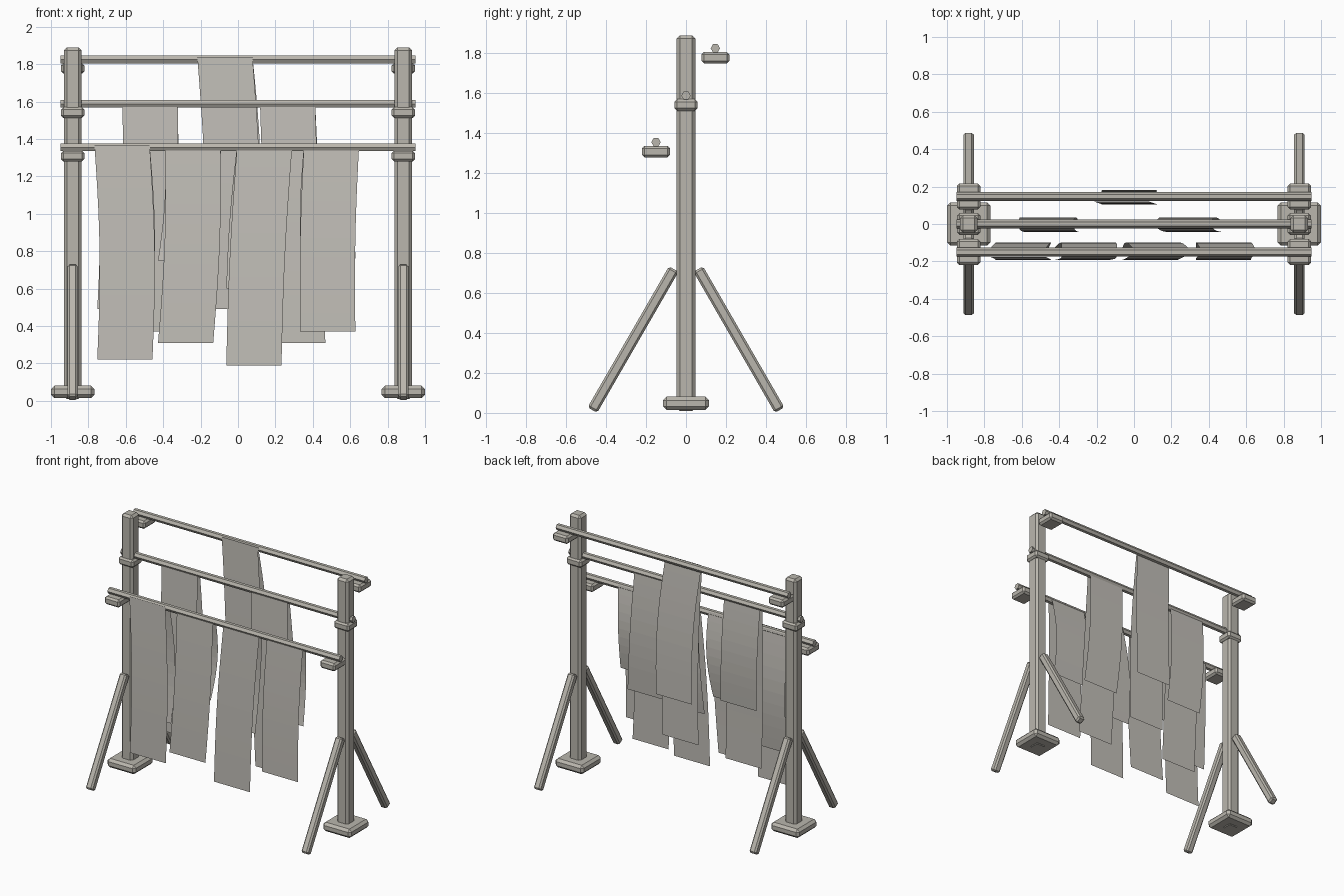
import bpy, bmesh, math
from mathutils import Matrix

if "Cube" in bpy.data.objects:
    bpy.data.objects.remove(bpy.data.objects["Cube"])

def material(name, rgb):
    m = bpy.data.materials.new(name)
    m.diffuse_color = (*rgb, 1)
    m.use_nodes = True
    m.node_tree.nodes["Principled BSDF"].inputs["Base Color"].default_value = m.diffuse_color
    return m

WOOD = material("grey wood", (0.49, 0.47, 0.42))
CLOTH = material("pale grey cloth", (0.54, 0.52, 0.48))

def finish(name, bm, mat):
    me = bpy.data.meshes.new(name)
    bm.to_mesh(me)
    bm.free()
    me.materials.append(mat)
    ob = bpy.data.objects.new(name, me)
    bpy.context.collection.objects.link(ob)
    return ob

def block(name, centre, size, bevel, tilt=0.0):
    """Chamfered box, optionally tilted about x."""
    bm = bmesh.new()
    bmesh.ops.create_cube(bm, size=1, matrix=Matrix.Diagonal((*size, 1)))
    bmesh.ops.bevel(bm, geom=bm.edges[:], offset=bevel, segments=1,
                    affect='EDGES', profile=0.5)
    bm.transform(Matrix.Translation(centre) @ Matrix.Rotation(tilt, 4, 'X'))
    return finish(name, bm, WOOD)

def rod(name, y, z):
    """Six-sided rail running along x."""
    bm = bmesh.new()
    bmesh.ops.create_cone(bm, cap_ends=True, segments=6, radius1=0.0235,
                          radius2=0.0235, depth=1.9)
    bm.transform(Matrix.Translation((0, y, z)) @ Matrix.Rotation(math.pi / 2, 4, 'Y'))
    return finish(name, bm, WOOD)

def sheet(name, ys, zs, xs, bow, billow, front, width=0.295, steps=10):
    """Hanging strip from rail to hem, bowed sideways (x) and billowing (y)."""
    bm = bmesh.new()
    prev = None
    for i in range(steps + 1):
        t = i / steps
        wave = math.sin(math.pi * t)
        x = xs[0] + (xs[1] - xs[0]) * t + bow * wave
        y = ys[0] + (ys[1] - ys[0]) * t + billow * wave
        z = zs[0] + (zs[1] - zs[0]) * t
        row = [bm.verts.new((x + s * width / 2, y, z)) for s in (-1, 1)]
        if prev:
            f = (prev[0], row[0], row[1], prev[1])
            bm.faces.new(f if front else f[::-1])
        prev = row
    return finish(name, bm, CLOTH)

# rails: y, z
RAILS = {"top": (0.147, 1.825), "middle": (0.0, 1.588), "low": (-0.15, 1.355)}

# posts, feet, braces and rail brackets on both sides
for side, x in (("left", -0.884), ("right", 0.884)):
    block(side + "_post", (x, 0, 0.95), (0.094, 0.094, 1.88), 0.016)
    block(side + "_foot", (x, 0, 0.048), (0.232, 0.232, 0.066), 0.018)
    for end, s in (("front", -1), ("back", 1)):
        block(f"{side}_{end}_brace", (x, s * 0.265, 0.367), (0.055, 0.055, 0.815),
              0.011, s * math.radians(30))
    for level, (y, z) in RAILS.items():
        depth = 0.117 if level == "middle" else 0.14
        block(f"{side}_{level}_bracket", (x, y, z - 0.047), (0.124, depth, 0.058), 0.013)

for level, (y, z) in RAILS.items():
    rod(level + "_rail", y, z)

# cloths: rail, x centre at top and bottom, bow, front hem z, back hem z, gap at rail
CLOTHS = [
    ("top", -0.07, -0.028, 0.02, 0.49, 0.82, 0.026),
    ("middle", -0.47, -0.442, -0.005, 0.37, 0.82, 0.012),
    ("middle", 0.265, 0.32, -0.005, 0.31, 0.70, 0.012),
    ("low", -0.62, -0.605, 0.02, 0.22, 0.49, 0.026),
    ("low", -0.24, -0.28, 0.015, 0.31, 0.75, 0.012),
    ("low", 0.143, 0.085, -0.01, 0.19, 0.60, 0.012),
    ("low", 0.50, 0.48, -0.01, 0.37, 0.76, 0.012),
]
# back layer: y offset at rail, at hem, and billow
BACK = {"top": (-0.02, 0.034, 0.015), "middle": (0.012, 0.016, 0.022),
        "low": (0.02, 0.02, 0.03)}
for i, (level, xa, xb, bow, front, back, gap) in enumerate(CLOTHS, 1):
    y, z = RAILS[level]
    z += 0.014
    sheet(f"cloth_{i}_front", (y - gap, y - 0.042), (z, front), (xa, xb), bow, -0.006, True)
    a, b, billow = BACK[level]
    sheet(f"cloth_{i}_back", (y + a, y + b), (z, back), (xa, xb), bow, billow, False)
